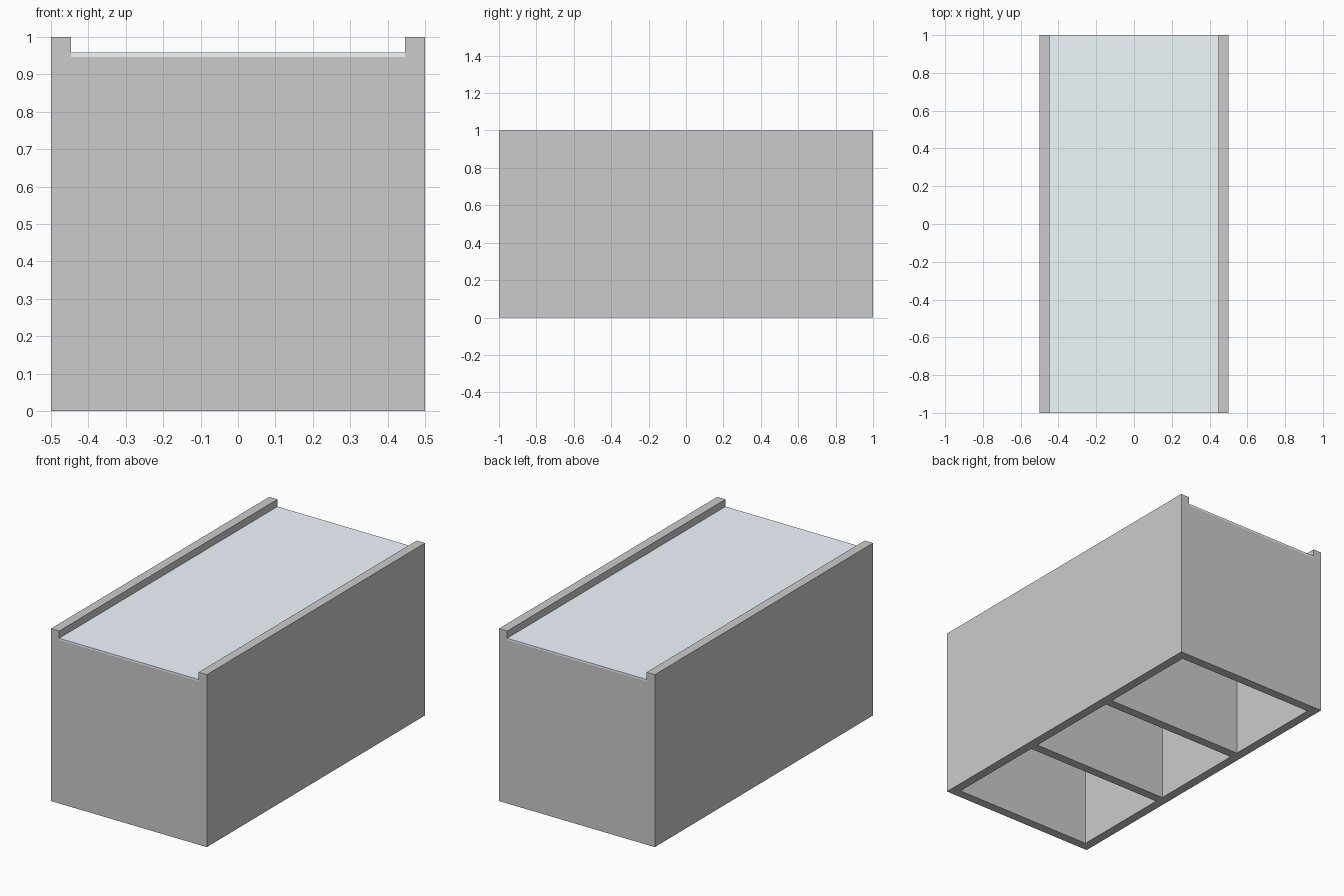
import bpy

if "Cube" in bpy.data.objects:
    bpy.data.objects.remove(bpy.data.objects["Cube"])

T = 0.053            # board thickness
W, L, H = 0.5, 1.0, 1.0   # half width, half length, height
INNER = W - T        # inside half width
PANE = 0.011         # pane thickness


def box(name, x, y, z):
    """Axis-aligned box from (min, max) ranges."""
    bpy.ops.mesh.primitive_cube_add(
        size=1, location=[(a + b) / 2 for a, b in (x, y, z)])
    ob = bpy.context.object
    ob.name = name
    ob.scale = [b - a for a, b in (x, y, z)]
    bpy.ops.object.transform_apply(location=False, rotation=False, scale=True)
    return ob


# Long side walls, rising past the pane as rails
box("left_wall", (-W, -INNER), (-L, L), (0, H))
box("right_wall", (INNER, W), (-L, L), (0, H))

# End walls and the two dividers that make three open compartments
cross_walls = {
    "front_wall": -L + T / 2,
    "front_divider": -0.318,
    "back_divider": 0.318,
    "back_wall": L - T / 2,
}
for name, y in cross_walls.items():
    box(name, (-INNER, INNER), (y - T / 2, y + T / 2), (0, H - T))

# Thin pane lying between the rails
pane = box("top_pane", (-INNER, INNER), (-L, L), (H - T, H - T + PANE))
glass = bpy.data.materials.new("pale_glass")
glass.diffuse_color = (0.88, 0.95, 1.0, 1.0)
glass.use_nodes = True
glass.node_tree.nodes["Principled BSDF"].inputs["Base Color"].default_value = glass.diffuse_color
pane.data.materials.append(glass)
